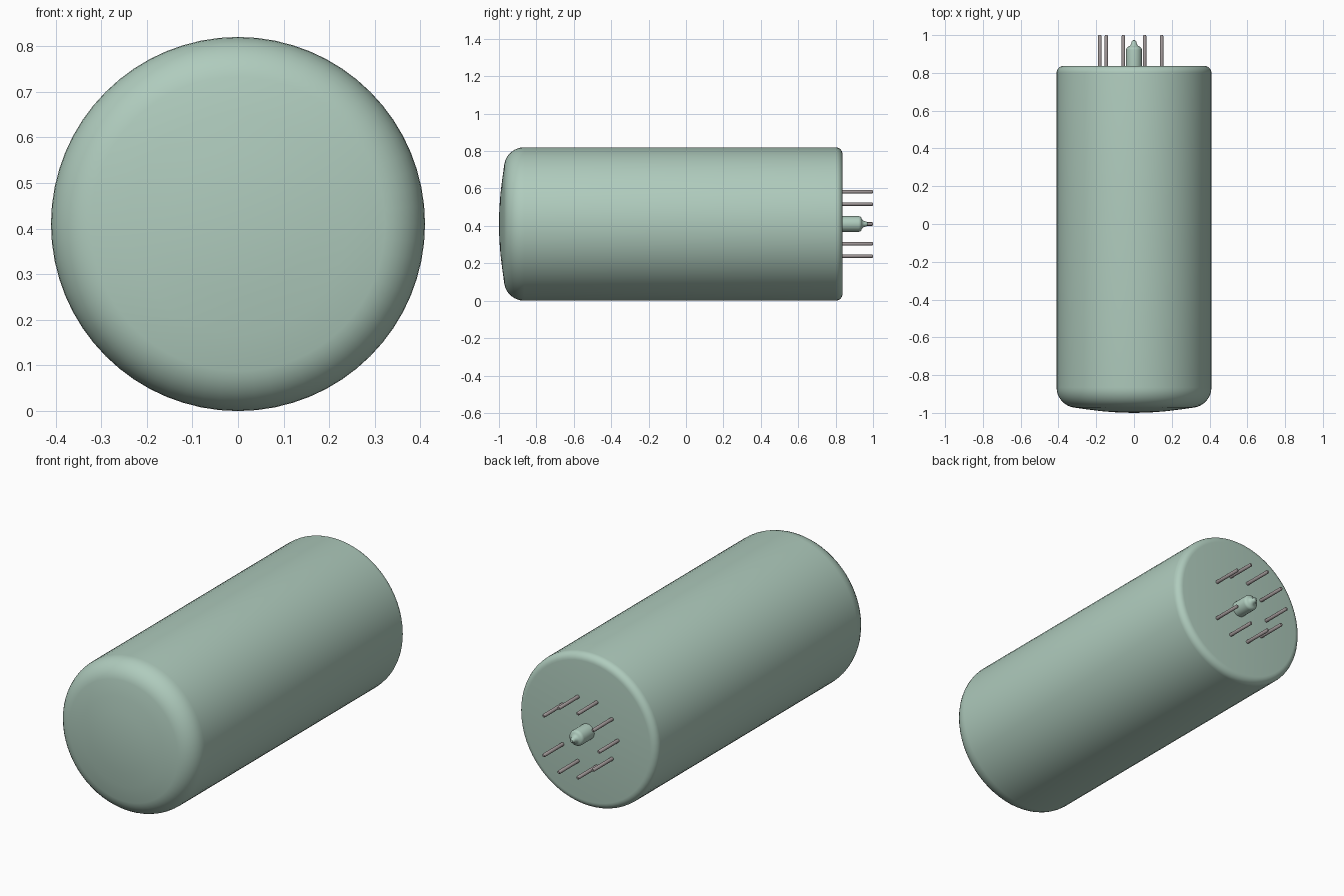
import bpy
import bmesh
import math
from mathutils import Matrix, Vector

if "Cube" in bpy.data.objects:
    bpy.data.objects.remove(bpy.data.objects["Cube"])

RADIUS = 0.41        # tube radius, also the height of its axis
BASE_Y = 0.837       # flat end that carries the pins


def make_material(name, color):
    mat = bpy.data.materials.new(name)
    mat.use_nodes = True
    mat.diffuse_color = (*color, 1)
    bsdf = next(n for n in mat.node_tree.nodes if n.type == 'BSDF_PRINCIPLED')
    bsdf.inputs["Base Color"].default_value = (*color, 1)
    return mat


glass = make_material("pale green glass", (0.43, 0.60, 0.51))
metal = make_material("grey pin metal", (0.35, 0.31, 0.31))


def arc(cy, cr, radius, start, end, steps):
    """Profile points (radius, y) on an arc; 0 degrees points outward, 90 to +y."""
    angles = [math.radians(start + (end - start) * i / steps) for i in range(steps + 1)]
    return [(cr + radius * math.cos(a), cy + radius * math.sin(a)) for a in angles]


def lathe(name, profile, sides, mat, x=0.0, z=RADIUS):
    """Spin a (radius, y) profile round an axis parallel to y."""
    bm = bmesh.new()
    verts = [bm.verts.new((r, y, 0)) for r, y in profile]
    edges = [bm.edges.new(pair) for pair in zip(verts, verts[1:])]
    bmesh.ops.spin(bm, geom=verts + edges, cent=(0, 0, 0), axis=(0, 1, 0),
                   angle=math.tau, steps=sides, use_duplicate=False)
    bmesh.ops.remove_doubles(bm, verts=bm.verts[:], dist=0.0001)
    bmesh.ops.recalc_face_normals(bm, faces=bm.faces[:])
    mesh = bpy.data.meshes.new(name)
    bm.to_mesh(mesh)
    bm.free()
    mesh.materials.append(mat)
    obj = bpy.data.objects.new(name, mesh)
    obj.location = (x, 0, z)
    bpy.context.collection.objects.link(obj)
    bpy.ops.object.select_all(action='DESELECT')
    obj.select_set(True)
    bpy.context.view_layer.objects.active = obj
    bpy.ops.object.shade_smooth_by_angle(angle=math.radians(35))
    return obj


# Tube envelope: shallow domed front, broad shoulder, tight rear edge
dome = [(r, -1 + 0.031 * (r / 0.32) ** 2) for r in (0, 0.08, 0.16, 0.24)]
shoulder = arc(-0.865, RADIUS - 0.108, 0.108, -79, 0, 8)
rear_edge = arc(BASE_Y - 0.037, RADIUS - 0.037, 0.037, 0, 90, 6)
lathe("tube_envelope", dome + shoulder + rear_edge + [(0, BASE_Y)], 64, glass)

# Sealed exhaust tip in the middle of the base
tip = [(0, BASE_Y - 0.01), (0.042, BASE_Y - 0.01)]
tip += arc(0.922, 0.024, 0.018, 0, 80, 4)
tip += [(0.019, 0.946), (0.015, 0.955), (0.012, 0.965), (0.007, 0.972), (0, 0.974)]
lathe("exhaust_tip", tip, 24, glass)

# Nine pins on a ring of ten places, with the place at +x left empty
pin = [(0, BASE_Y - 0.01), (0.0095, BASE_Y - 0.01), (0.0095, 0.995), (0.006, 1.0), (0, 1.0)]
for i in range(1, 10):
    a = math.tau * i / 10
    lathe(f"pin_{i}", pin, 12, metal, 0.181 * math.cos(a), RADIUS + 0.181 * math.sin(a))
